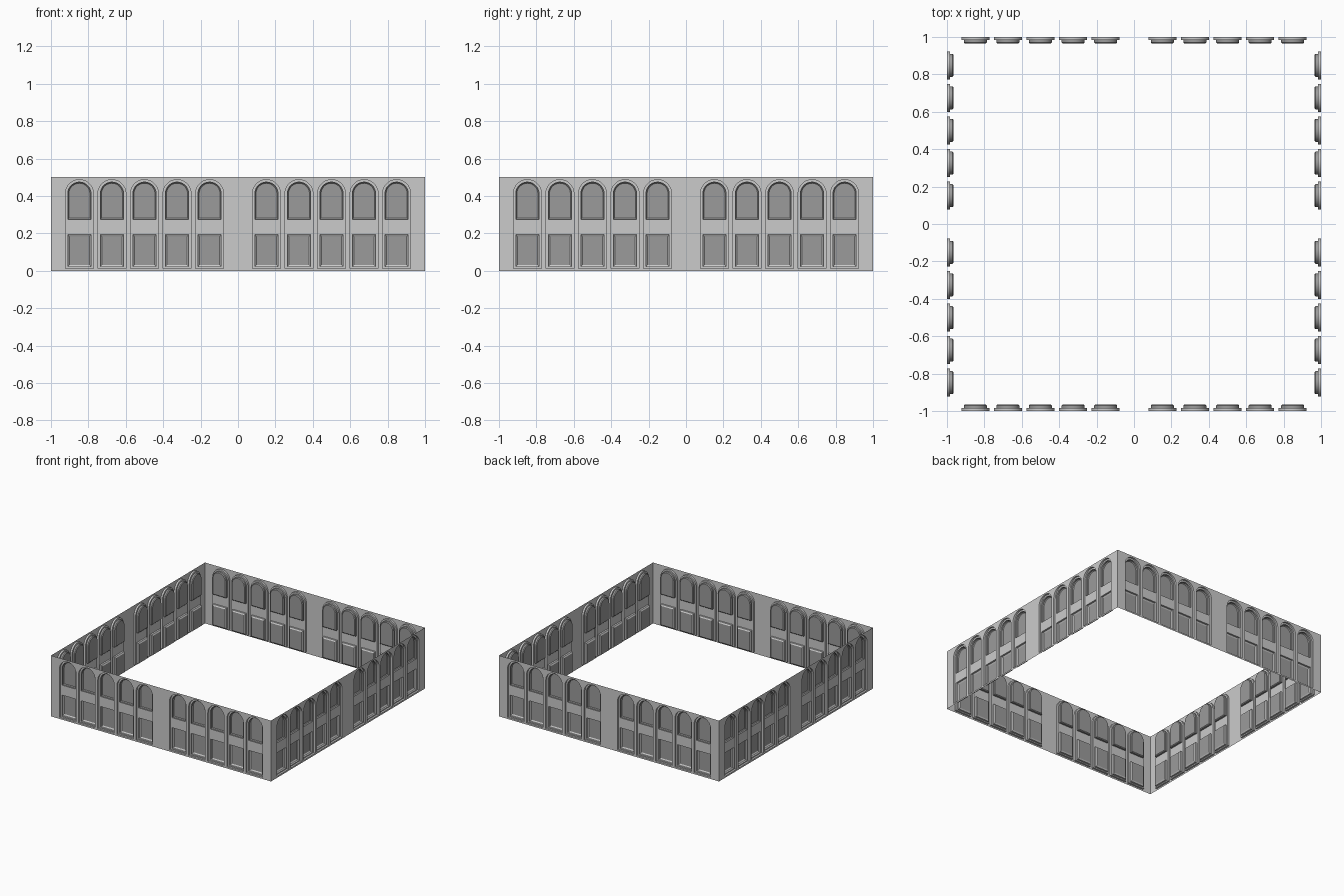
import bpy, bmesh, math

cube = bpy.data.objects.get("Cube")
if cube:
    bpy.data.objects.remove(cube, do_unlink=True)


def material(name, value):
    m = bpy.data.materials.new(name)
    m.use_nodes = True
    col = (value, value, value, 1)
    m.diffuse_color = col
    m.node_tree.nodes["Principled BSDF"].inputs["Base Color"].default_value = col
    return m


stone = material("light grey stone", 0.6)
panel = material("dark grey panel", 0.33)

HEIGHT = 0.5
SPRING = 0.412      # height where the arches start to curve
STEP = 0.015        # depth of the shallow niche
DEEP = 0.035        # depth of the panels
SEGMENTS = 14


def rectangle(cx, half, bottom, top):
    return [(cx - half, bottom), (cx + half, bottom), (cx + half, top), (cx - half, top)]


def arch(cx, half, bottom):
    pts = [(cx - half, bottom), (cx + half, bottom)]
    for i in range(SEGMENTS + 1):
        a = math.pi * i / SEGMENTS
        pts.append((cx + half * math.cos(a), SPRING + half * math.sin(a)))
    return pts


def add_loop(bm, pts, depth):
    verts = [bm.verts.new((x, depth - 1, z)) for x, z in pts]
    edges = [bm.edges.new((v, verts[(i + 1) % len(verts)])) for i, v in enumerate(verts)]
    return verts, edges


def bridge(bm, a, b, mat):
    va, vb = a[0], b[0]
    for i in range(len(va)):
        j = (i + 1) % len(va)
        bm.faces.new((va[i], va[j], vb[j], vb[i])).material_index = mat


def fill(bm, loops):
    edges = [e for loop in loops for e in loop[1]]
    bmesh.ops.triangle_fill(bm, use_beauty=True, edges=edges, normal=(0, -1, 0))


def recess(bm, outlines, mat):
    """Sink a panel through stepped outlines and close its floor."""
    loops = [add_loop(bm, pts, d) for pts, d in outlines]
    for a, b in zip(loops, loops[1:]):
        bridge(bm, a, b, mat)
    bm.faces.new(loops[-1][0]).material_index = 1
    return loops[0]


def niche(bm, cx):
    """One arched niche with an upper arched panel and a lower square panel."""
    rim = add_loop(bm, arch(cx, 0.075, 0.013), 0)
    back = add_loop(bm, arch(cx, 0.075, 0.013), STEP)
    bridge(bm, rim, back, 0)
    upper = recess(bm, [(arch(cx, 0.062, 0.275), STEP),
                        (arch(cx, 0.062, 0.275), DEEP - 0.006),
                        (arch(cx, 0.056, 0.281), DEEP)], 1)
    lower = recess(bm, [(rectangle(cx, 0.062, 0.022, 0.193), STEP),
                        (rectangle(cx, 0.062, 0.022, 0.193), DEEP - 0.006),
                        (rectangle(cx, 0.054, 0.032, 0.183), DEEP)], 0)
    fill(bm, [back, upper, lower])
    return rim


# Thin wall sheet with two groups of five niches
bm = bmesh.new()
loops = [add_loop(bm, rectangle(0, 1, 0, HEIGHT), 0)]
for side in (-1, 1):
    for k in range(5):
        loops.append(niche(bm, side * (0.152 + 0.174 * k)))
fill(bm, loops)

# Face outward, with smooth arches and sharp steps
bmesh.ops.recalc_face_normals(bm, faces=bm.faces)
outer = next(f for f in bm.faces if all(v.co.y < -0.999 for v in f.verts))
if outer.normal.y > 0:
    bmesh.ops.reverse_faces(bm, faces=bm.faces)
for f in bm.faces:
    f.smooth = True
for e in bm.edges:
    e.smooth = e.calc_face_angle(math.pi) < math.radians(30)
mesh = bpy.data.meshes.new("niche_wall")
bm.to_mesh(mesh)
bm.free()
mesh.materials.append(stone)
mesh.materials.append(panel)

# Four walls around a square court
for i, name in enumerate(("front_wall", "left_wall", "back_wall", "right_wall")):
    wall = bpy.data.objects.new(name, mesh)
    wall.rotation_euler.z = i * math.pi / 2
    bpy.context.collection.objects.link(wall)
